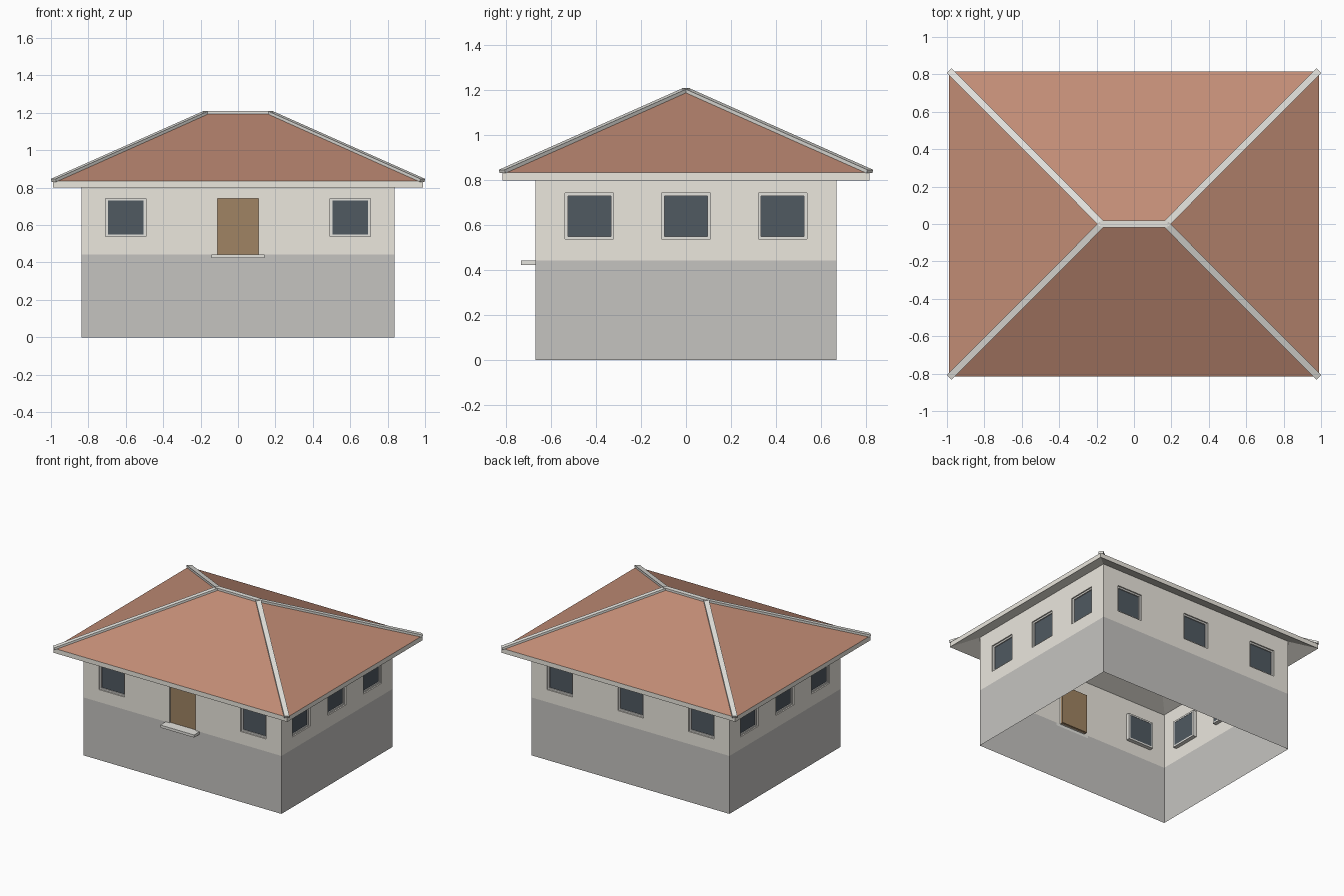
import bpy, bmesh
from math import pi
from mathutils import Matrix, Vector

if "Cube" in bpy.data.objects:
    bpy.data.objects.remove(bpy.data.objects["Cube"])

WX, WY = 0.837, 0.67             # wall half sizes
PLINTH, WALL_TOP = 0.443, 0.868  # wall heights
RX, RY, RZ = 0.988, 0.816, 0.835  # roof edge
RIDGE, TOP, THICK = 0.17, 1.2, 0.035


def mat(name, r, g, b):
    m = bpy.data.materials.new(name)
    m.diffuse_color = (r, g, b, 1)
    m.use_nodes = True
    m.node_tree.nodes["Principled BSDF"].inputs["Base Color"].default_value = m.diffuse_color
    return m


PLASTER = mat("plaster", .83, .80, .73)
BASE = mat("base_grey", .56, .55, .53)
TILE = mat("roof_tile", .54, .265, .18)
GLASS = mat("glass", .08, .10, .12)
WOOD = mat("wood", .35, .23, .125)
TRIM = mat("trim", .78, .77, .73)


def finish(name, bm, materials, matrix=Matrix()):
    bm.transform(matrix)
    me = bpy.data.meshes.new(name)
    bm.to_mesh(me)
    bm.free()
    for m in materials:
        me.materials.append(m)
    ob = bpy.data.objects.new(name, me)
    bpy.context.collection.objects.link(ob)
    return ob


def add_box(bm, lo, hi):
    lo, hi = Vector(lo), Vector(hi)
    m = Matrix.Translation((lo + hi) / 2) @ Matrix.Diagonal((*(hi - lo), 1))
    bmesh.ops.create_cube(bm, size=1, matrix=m)


def box(name, lo, hi, material, matrix=Matrix()):
    bm = bmesh.new()
    add_box(bm, lo, hi)
    return finish(name, bm, [material], matrix)


def quad(bm, *pts):
    return bm.faces.new([bm.verts.new(p) for p in pts])


def wall(name, half, z0, z1, holes, material, matrix):
    """Single-sheet wall in the local xz plane, with reveals round the openings."""
    xs = sorted({-half, half, *[v for h in holes for v in h[:2]]})
    zs = sorted({z0, z1, *[v for h in holes for v in h[2:]]})
    bm = bmesh.new()
    for a, b in zip(xs, xs[1:]):
        for c, d in zip(zs, zs[1:]):
            mx, mz = (a + b) / 2, (c + d) / 2
            if not any(h[0] < mx < h[1] and h[2] < mz < h[3] for h in holes):
                quad(bm, (a, 0, c), (b, 0, c), (b, 0, d), (a, 0, d))
    for a, b, c, d in holes:
        loop = [(a, c), (b, c), (b, d), (a, d)]
        for (p, q), (r, s) in zip(loop, loop[1:] + loop[:1]):
            quad(bm, (p, 0, q), (r, 0, s), (r, IN, s), (p, IN, q))
    bmesh.ops.remove_doubles(bm, verts=bm.verts, dist=1e-5)
    finish(name, bm, [material], matrix)


def window(name, x, matrix):
    """Frame ring set back in the opening, with a recessed pane."""
    x0, x1, z0, z1 = x - W, x + W, Z0, Z1
    t, f, b = 0.012, IN, 0.03
    bm = bmesh.new()
    add_box(bm, (x0, f, z0), (x0 + t, b, z1))
    add_box(bm, (x1 - t, f, z0), (x1, b, z1))
    add_box(bm, (x0 + t, f, z0), (x1 - t, b, z0 + t))
    add_box(bm, (x0 + t, f, z1 - t), (x1 - t, b, z1))
    finish(name + "_frame", bm, [TRIM], matrix)
    box(name + "_pane", (x0 + t, 0.018, z0 + t), (x1 - t, 0.028, z1 - t), GLASS, matrix)


# Four sides: base wall, upper wall with openings, windows
IN = 0.01
W, Z0, Z1 = 0.108, 0.538, 0.743
DOOR = (-0.11, 0.11, PLINTH, 0.742)
sides = [("front", 0, WX, WY, (-.6, .6)), ("right", pi / 2, WY, WX, (-.43, 0, .43)),
         ("back", pi, WX, WY, (-.6, 0, .6)), ("left", -pi / 2, WY, WX, (-.43, 0, .43))]
for side, ang, half, dist, xs in sides:
    m = Matrix.Rotation(ang, 4, 'Z') @ Matrix.Translation((0, -dist, 0))
    holes = [(x - W, x + W, Z0, Z1) for x in xs]
    if side == "front":
        holes.append(DOOR)
    wall(side + "_base_wall", half, 0, PLINTH, [], BASE, m)
    wall(side + "_upper_wall", half, PLINTH, WALL_TOP, holes, PLASTER, m)
    for i, x in enumerate(xs):
        window(f"{side}_window_{i + 1}", x, m)

# Door and step
box("door", (DOOR[0], -WY + IN, DOOR[2]), (DOOR[1], -WY + .03, DOOR[3]), WOOD)
box("door_step", (-.143, -.735, .423), (.143, -WY, .443), TRIM)

# Hipped roof shell: tiles on top, plain fascia and sloping underside
bm = bmesh.new()
shells = []
for dz in (0, -THICK):
    c = [bm.verts.new((x * RX, y * RY, RZ + dz)) for x, y in ((-1, -1), (1, -1), (1, 1), (-1, 1))]
    l, r = bm.verts.new((-RIDGE, 0, TOP + dz)), bm.verts.new((RIDGE, 0, TOP + dz))
    for f in ((c[0], c[1], r, l), (c[1], c[2], r), (c[2], c[3], l, r), (c[3], c[0], l)):
        bm.faces.new(f if dz == 0 else f[::-1]).material_index = 0 if dz == 0 else 1
    shells.append(c)
up, low = shells
for i in range(4):
    j = (i + 1) % 4
    bm.faces.new((low[i], low[j], up[j], up[i])).material_index = 1
finish("hip_roof", bm, [TILE, PLASTER])


# Ridge and hip caps
def cap(name, a, b):
    a, b = Vector(a), Vector(b)
    d = b - a
    m = Matrix.Translation((a + b) / 2) @ d.to_track_quat('X', 'Z').to_matrix().to_4x4()
    h = d.length / 2
    box(name, (-h, -.018, -.008), (h, .018, .008), TRIM, m)


cap("ridge_cap", (-RIDGE - .01, 0, TOP + .002), (RIDGE + .01, 0, TOP + .002))
for sx in (-1, 1):
    for sy in (-1, 1):
        cap("hip_cap", (sx * .986, sy * .818, RZ + .004), (sx * RIDGE, 0, TOP + .002))
